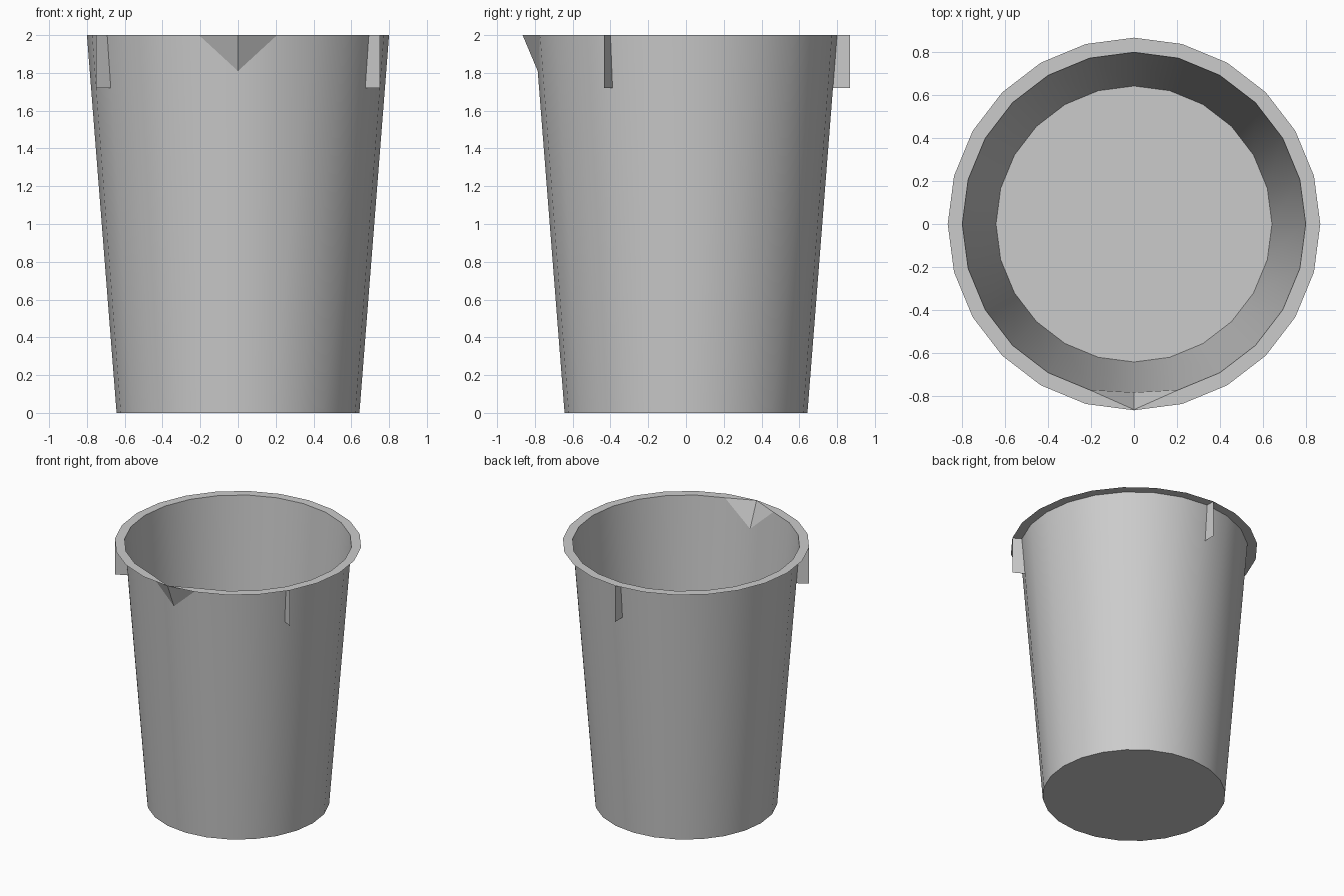
import bpy, bmesh
from math import sin, cos, radians, pi

if "Cube" in bpy.data.objects:
    bpy.data.objects.remove(bpy.data.objects["Cube"])

N = 24                                   # sides
R_BASE, R_TOP, R_RIM = 0.643, 0.80, 0.868
H, SPOUT_Z, FIN_Z = 2.0, 1.81, 1.72
FRONT = 3 * N // 4                       # vertex index facing -y


def wall_radius(z):
    return R_BASE + (R_TOP - R_BASE) * z / H


def polar(r, a, z):
    return (r * cos(a), r * sin(a), z)


def ring(bm, r, z):
    return [bm.verts.new(polar(r, 2 * pi * i / N, z)) for i in range(N)]


def finish(bm, name, smooth=False):
    mesh = bpy.data.meshes.new(name)
    bm.to_mesh(mesh)
    bm.free()
    ob = bpy.data.objects.new(name, mesh)
    bpy.context.collection.objects.link(ob)
    if smooth:
        bpy.ops.object.select_all(action='DESELECT')
        ob.select_set(True)
        bpy.context.view_layer.objects.active = ob
        bpy.ops.object.shade_smooth_by_angle(angle=radians(20))
    return ob


# Thin tapered wall with closed base and a pinched pouring spout
bm = bmesh.new()
low, top = ring(bm, R_BASE, 0), ring(bm, R_TOP, H)
bm.faces.new(low[::-1])
notch = bm.verts.new((0, -wall_radius(SPOUT_Z), SPOUT_Z))
top[FRONT].co.y = -R_RIM + 0.003
for i in range(N):
    j = (i + 1) % N
    if i == FRONT:
        bm.faces.new((low[i], low[j], top[j], notch))
        bm.faces.new((notch, top[j], top[i]))
    elif j == FRONT:
        bm.faces.new((low[i], low[j], notch, top[i]))
        bm.faces.new((notch, top[j], top[i]))
    else:
        bm.faces.new((low[i], low[j], top[j], top[i]))
finish(bm, "cup_body", smooth=True)

# Flat rim, narrowing to the spout tip
bm = bmesh.new()
inner, outer = ring(bm, R_TOP, H), ring(bm, R_RIM, H)
inner[FRONT].co.y = -R_RIM + 0.003
for i in range(N):
    j = (i + 1) % N
    bm.faces.new((inner[i], outer[i], outer[j], inner[j]))
finish(bm, "rim")

# Three thin radial fins under the rim
for k, deg in enumerate((90, 210, 330), 1):
    a = radians(deg)
    bm = bmesh.new()
    bm.faces.new([bm.verts.new(polar(r, a, z)) for r, z in (
        (wall_radius(FIN_Z), FIN_Z), (R_RIM, FIN_Z), (R_RIM, H), (R_TOP, H))])
    finish(bm, f"fin_{k}")
